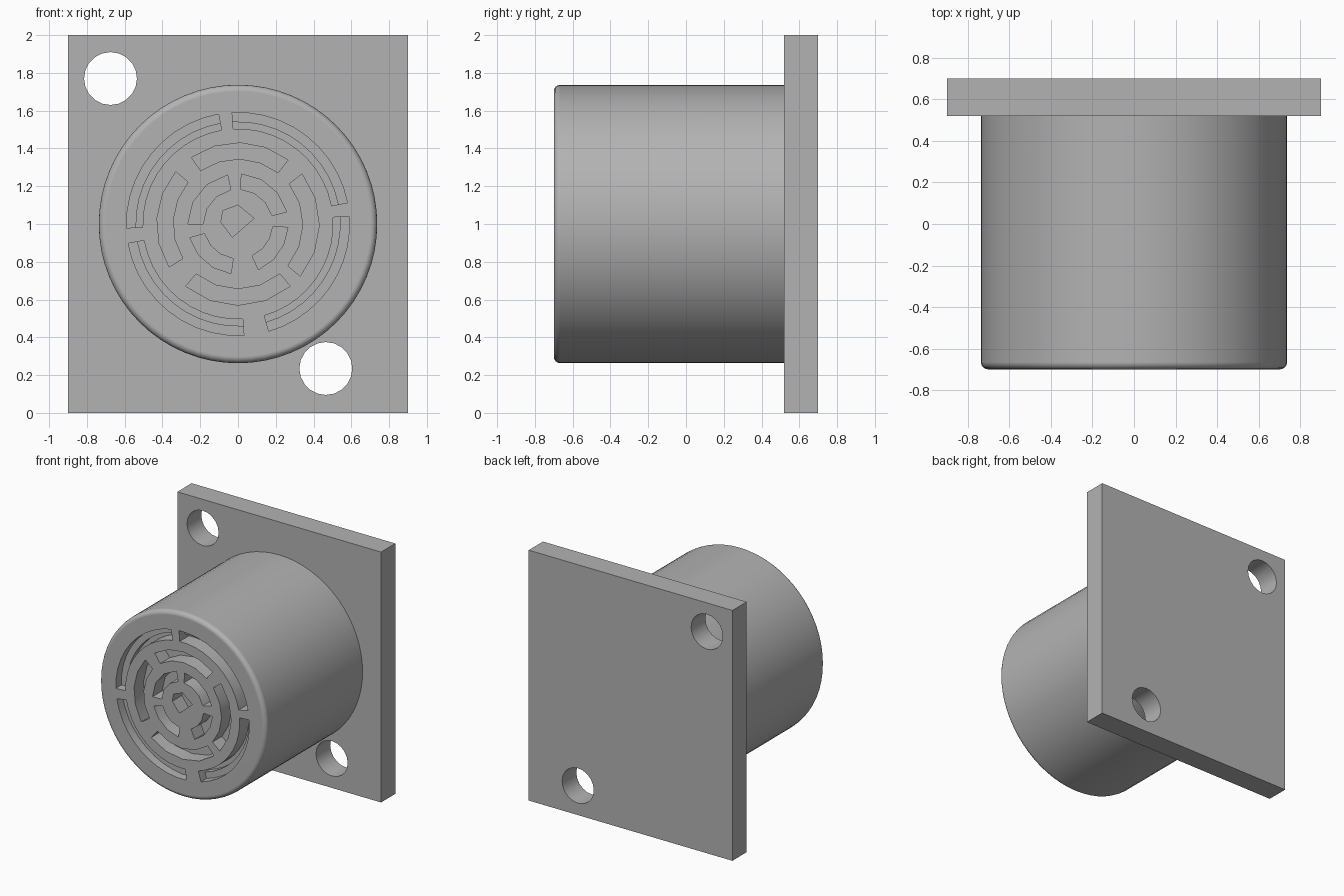
import bpy, bmesh
from math import radians, cos, sin, pi
from mathutils import Matrix, Vector

default = bpy.data.objects.get("Cube")
if default:
    bpy.data.objects.remove(default, do_unlink=True)

CENTRE_Z = 1.0
FRONT = -0.70
PLATE_FRONT, PLATE_BACK = 0.52, 0.70

grey = bpy.data.materials.new("plain grey")
grey.use_nodes = True
colour = (0.45, 0.45, 0.45, 1)
grey.diffuse_color = colour
grey.node_tree.nodes["Principled BSDF"].inputs["Base Color"].default_value = colour


def finish(bm, name):
    bmesh.ops.recalc_face_normals(bm, faces=bm.faces)
    mesh = bpy.data.meshes.new(name)
    bm.to_mesh(mesh)
    bm.free()
    mesh.materials.append(grey)
    obj = bpy.data.objects.new(name, mesh)
    bpy.context.collection.objects.link(obj)
    return obj


def prism(bm, outline, y0, y1):
    """Extrude an x, z outline along y."""
    face = bm.faces.new([bm.verts.new((x, y0, z)) for x, z in outline])
    out = bmesh.ops.extrude_face_region(bm, geom=[face])
    verts = [v for v in out["geom"] if isinstance(v, bmesh.types.BMVert)]
    bmesh.ops.translate(bm, verts=verts, vec=(0, y1 - y0, 0))


def arc(r, a0, a1, steps):
    angles = [radians(a0 + (a1 - a0) * i / steps) for i in range(steps + 1)]
    return [(r * cos(a), CENTRE_Z + r * sin(a)) for a in angles]


def slot(bm, r0, r1, a0, a1, steps, depth):
    outline = arc(r1, a0, a1, steps) + arc(r0, a0, a1, steps)[::-1]
    prism(bm, outline, FRONT - 0.1, FRONT + depth)


def circle(x, z, r, sides):
    return [(x + r * cos(2 * pi * i / sides), z + r * sin(2 * pi * i / sides))
            for i in range(sides)]


def cut(obj, cutter):
    mod = obj.modifiers.new("cut", "BOOLEAN")
    mod.operation, mod.solver, mod.object = "DIFFERENCE", "EXACT", cutter
    bpy.context.view_layer.objects.active = obj
    bpy.ops.object.modifier_apply(modifier=mod.name)
    bpy.data.objects.remove(cutter, do_unlink=True)


def smooth(obj, angle):
    bpy.ops.object.select_all(action="DESELECT")
    obj.select_set(True)
    bpy.context.view_layer.objects.active = obj
    bpy.ops.object.shade_smooth_by_angle(angle=radians(angle))


# Square mounting plate with two opposite screw holes
bm = bmesh.new()
prism(bm, [(-0.9, 0), (0.9, 0), (0.9, 2), (-0.9, 2)], PLATE_FRONT, PLATE_BACK)
plate = finish(bm, "mounting_plate")
bm = bmesh.new()
for x, z in ((-0.675, 1.77), (0.465, 0.235)):
    prism(bm, circle(x, z, 0.14, 20), 0.4, 0.8)
cut(plate, finish(bm, "screw_holes"))
smooth(plate, 25)

# Round housing with a softened front rim
bm = bmesh.new()
prism(bm, circle(0, CENTRE_Z, 0.737, 64), FRONT, PLATE_FRONT)
rim = [e for e in bm.edges if all(v.co.y < FRONT + 0.01 for v in e.verts)]
bmesh.ops.bevel(bm, geom=rim, offset=0.035, segments=4, profile=0.5, affect="EDGES")
housing = finish(bm, "round_housing")

# Outer ring of slots, stepped: shallow over the wall, deeper inside it
outer = ((100, 182), (11, 93), (-74, 4), (190, 273))
for r1, depth in ((0.59, 0.07), (0.54, 0.12)):
    bm = bmesh.new()
    for a0, a1 in outer:
        slot(bm, 0.505, r1, a0, a1, 10, depth)
    cut(housing, finish(bm, "outer_slots"))

# Coarser middle and inner slots, and the diamond at the centre
bm = bmesh.new()
for a0, a1 in ((52, 125), (140, 212), (230, 310), (-40, 38)):
    slot(bm, 0.345, 0.43, a0, a1, 4, 0.12)
for a0, a1 in ((102, 180), (14, 86), (-66, -4), (196, 262)):
    slot(bm, 0.185, 0.265, a0, a1, 3, 0.12)
diamond = [(-0.09, 1.01), (-0.03, 0.93), (0.085, 1.03), (0, 1.1), (-0.08, 1.07)]
prism(bm, diamond, FRONT - 0.1, FRONT + 0.12)
cut(housing, finish(bm, "inner_slots"))
smooth(housing, 25)
housing.modifiers.new("even shading", "WEIGHTED_NORMAL").keep_sharp = True
